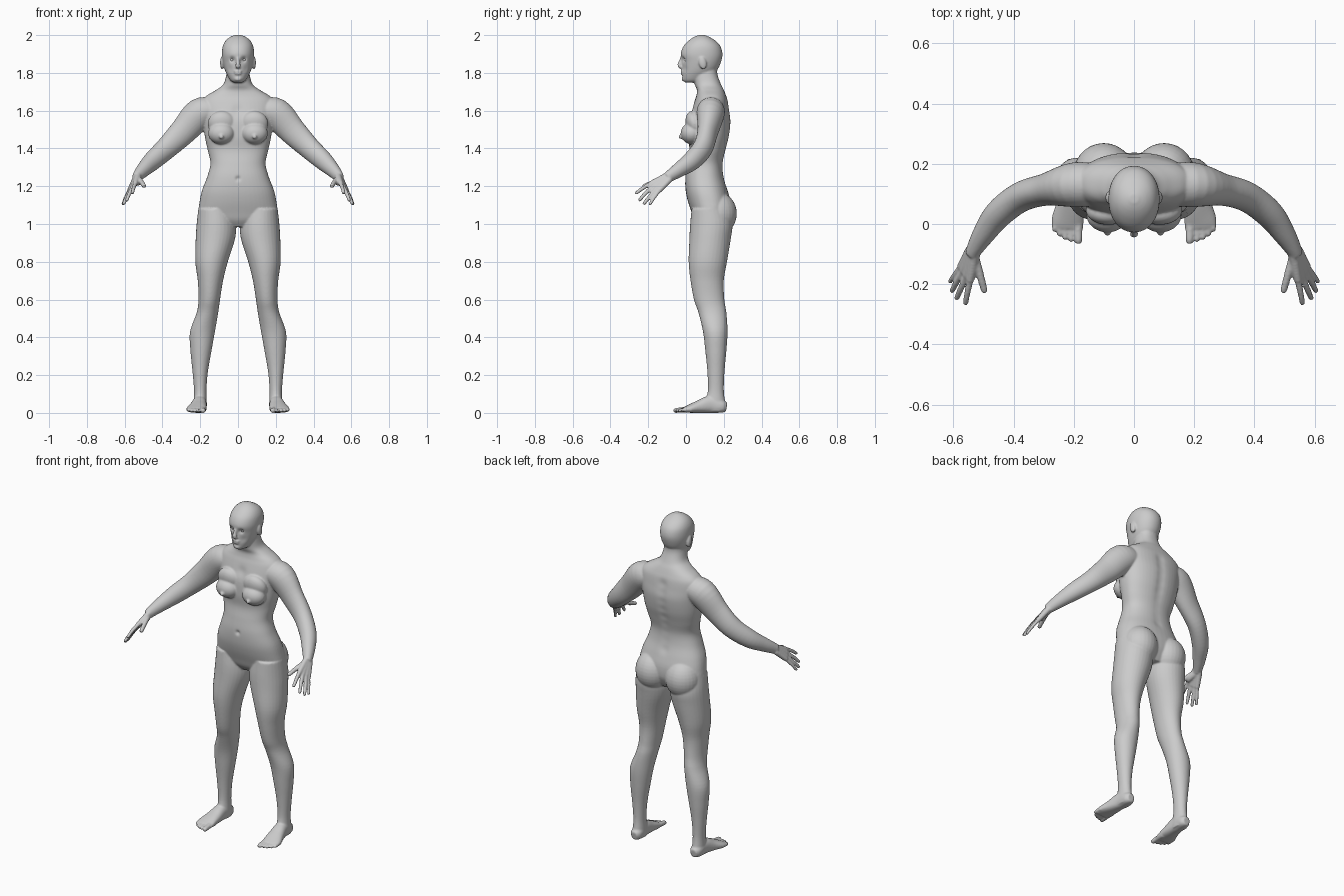
import bpy, bmesh, math
from mathutils import Vector, Matrix

bm = bmesh.new()
UP = Vector((0, 0, 1))


def resample(points, steps=5):
    """Catmull-Rom through (x, y, z, a, b) points."""
    p = [Vector(q) for q in points]
    p = [2 * p[0] - p[1]] + p + [2 * p[-1] - p[-2]]
    out = []
    for i in range(1, len(p) - 2):
        for k in range(steps):
            t = k / steps
            a, b, c, d = p[i - 1:i + 3]
            out.append(0.5 * (2 * b + (c - a) * t + (2 * a - 5 * b + 4 * c - d) * t * t
                              + (3 * b - a - 3 * c + d) * t ** 3))
    return out + [p[-2]]


def loft(points, side=1, flat=False, power=2.0, n=32):
    """Closed tube; flat keeps the rings horizontal."""
    path = resample(points)
    rings = []
    for i, q in enumerate(path):
        c = Vector(q[:3])
        if flat:
            u, v = Vector((1, 0, 0)), Vector((0, 1, 0))
        else:
            t = Vector(path[min(i + 1, len(path) - 1)][:3]) - Vector(path[max(i - 1, 0)][:3])
            u = t.cross(UP).normalized()
            v = u.cross(t).normalized()
        ring = []
        for k in range(n):
            an = math.tau * k / n
            cs, sn = math.cos(an), math.sin(an)
            w = c + u * q[3] * math.copysign(abs(cs) ** (2 / power), cs) \
                  + v * q[4] * math.copysign(abs(sn) ** (2 / power), sn)
            ring.append(bm.verts.new((w.x * side, w.y, max(w.z, 0))))
        rings.append(ring)
    for r, s in zip(rings, rings[1:]):
        for k in range(n):
            bm.faces.new((r[k], r[(k + 1) % n], s[(k + 1) % n], s[k]))
    bm.faces.new(rings[0][::-1])
    bm.faces.new(rings[-1])


def column(rows, **kw):
    """Horizontal sections: z, centre x, half width, front y, back y."""
    loft([(x, (f + b) / 2, z, rx, (b - f) / 2) for z, x, rx, f, b in rows], flat=True, **kw)


def blob(c, r, rot=0):
    m = Matrix.Translation(c) @ Matrix.Rotation(rot, 4, 'X') @ Matrix.Diagonal((*r, 1))
    bmesh.ops.create_uvsphere(bm, u_segments=28, v_segments=18, radius=1, matrix=m)


def digit(a, b, c, r, side):
    """Three-point finger or toe with a rounded tip."""
    a, b, c = Vector(a), Vector(b), Vector(c)
    e = c - (c - b).normalized() * r * 0.6
    loft([(*a, r * 1.1, r * 1.1), (*b, r, r), (*e, r * .85, r * .85), (*c, r * .35, r * .35)],
         side, n=14)


# torso and neck
column([(.985, 0, .09, .07, .20), (1.02, 0, .18, .045, .22), (1.06, 0, .208, .03, .235),
        (1.12, 0, .203, .01, .235), (1.18, 0, .19, -.002, .22), (1.25, 0, .163, -.004, .20),
        (1.32, 0, .146, .006, .195), (1.39, 0, .16, .018, .21), (1.46, 0, .175, .012, .228),
        (1.54, 0, .185, .015, .237), (1.60, 0, .195, .03, .23), (1.65, 0, .19, .045, .222),
        (1.68, 0, .165, .055, .212), (1.71, 0, .115, .058, .20), (1.74, 0, .077, .046, .185),
        (1.79, 0, .062, .038, .167), (1.83, 0, .058, .04, .165)], power=2.3, n=48)

# head
column([(1.748, 0, .02, -.002, .05), (1.76, 0, .04, -.016, .10), (1.79, 0, .058, -.02, .135),
        (1.82, 0, .071, -.02, .168), (1.86, 0, .081, -.021, .186), (1.90, 0, .085, -.028, .193),
        (1.94, 0, .081, -.014, .183), (1.97, 0, .066, .013, .157), (1.99, 0, .042, .042, .124),
        (2.001, 0, .014, .07, .098)], power=2.1, n=48)
# nose and lips
loft([(0, -.018, 1.89, .008, .008), (0, -.029, 1.86, .009, .01), (0, -.035, 1.838, .015, .011),
      (0, -.024, 1.826, .012, .005)], n=16)
blob((0, -.021, 1.808), (.022, .009, .006))
blob((0, -.020, 1.796), (.019, .009, .006))
blob((0, -.012, 1.768), (.02, .012, .012))

for s in (1, -1):
    # ears, breasts, buttocks
    blob((s * .084, .088, 1.853), (.011, .02, .035), .2)
    blob((s * .088, .03, 1.48), (.07, .058, .058), .35)
    blob((s * .085, .045, 1.53), (.075, .045, .07), .3)
    blob((s * .088, -.028, 1.462), (.012, .012, .012))
    blob((s * .1, .165, 1.055), (.102, .104, .115))
    # leg
    column([(1.08, .12, .09, .03, .22), (1.0, .115, .104, .022, .245), (.92, .12, .104, .018, .237),
            (.80, .14, .086, .014, .217), (.70, .146, .067, .024, .20), (.60, .152, .057, .042, .203),
            (.53, .162, .057, .066, .214), (.43, .188, .066, .09, .22), (.33, .196, .056, .102, .214),
            (.22, .2, .041, .113, .204), (.12, .2, .033, .116, .20), (.05, .2, .035, .1, .208),
            (.01, .2, .033, .1, .208)], side=s)
    # foot and toes
    loft([(.2, .215, .03, .02, .024), (.2, .19, .034, .034, .034), (.203, .13, .045, .037, .046),
          (.21, .07, .033, .045, .034), (.219, .02, .022, .053, .022), (.222, -.012, .015, .053, .014)],
         s, power=2.3)
    for x0, x1, tip, r in ((.186, .184, -.066, .015), (.209, .209, -.06, .010), (.228, .229, -.053, .010),
                           (.246, .248, -.042, .0095), (.262, .266, -.026, .0095)):
        digit((x0, .03, .017), (x0, -.01, .017), (x1, tip, .011), r, s)
    # arm
    loft([(.12, .13, 1.60, .07, .06), (.20, .13, 1.585, .074, .083), (.29, .115, 1.49, .054, .072),
          (.375, .09, 1.405, .05, .06), (.45, .033, 1.337, .047, .052), (.50, -.035, 1.288, .037, .04),
          (.53, -.085, 1.255, .027, .031), (.536, -.1, 1.245, .025, .028)], s)
    # palm, fingers and thumb
    hand = (((.544, -.187, 1.214), (.553, -.228, 1.19), (.56, -.268, 1.16)),
            ((.556, -.173, 1.199), (.575, -.215, 1.162), (.59, -.25, 1.122)),
            ((.567, -.157, 1.187), (.589, -.193, 1.145), (.606, -.226, 1.104)),
            ((.575, -.142, 1.177), (.596, -.17, 1.138), (.612, -.194, 1.10)))
    for i, (k, m, t) in enumerate(hand):
        w = Vector((.528, -.098, 1.258)).lerp(Vector((.543, -.085, 1.238)), i / 3)
        loft([(*w, .017, .017), (*k, .0135, .0135)], s, n=16)
        digit(k, m, t, .0105 - (i == 3) * .001, s)
    digit((.53, -.10, 1.245), (.512, -.165, 1.224), (.495, -.228, 1.198), .013, s)
    loft([(.535, -.1, 1.24, .02, .02), (.528, -.15, 1.22, .016, .016), (.535, -.17, 1.213, .01, .01)],
         s, n=16)

bmesh.ops.recalc_face_normals(bm, faces=bm.faces)
mesh = bpy.data.meshes.new("body")
bm.to_mesh(mesh)
bm.free()
body = bpy.data.objects.new("body", mesh)
bpy.context.collection.objects.link(body)

# fuse all parts into one smooth skin
fuse = body.modifiers.new("fuse", 'REMESH')
fuse.mode = 'VOXEL'
fuse.voxel_size = .005
soft = body.modifiers.new("soften", 'SMOOTH')
soft.factor = .5
soft.iterations = 5
dg = bpy.context.evaluated_depsgraph_get()
skin = bpy.data.meshes.new_from_object(body.evaluated_get(dg))
body.modifiers.clear()
body.data = skin

# soft sculpted dents: centre, radius, push along y
dents = [((0, 0, 1.24), .012, .010), ((0, .03, 1.6), .03, .006), ((0, -.03, 1.802), .004, .003)]
for s in (1, -1):
    dents += [((s * .031, -.016, 1.871), .013, .012), ((s * .045, -.01, 1.82), .018, .004)]
dents += [((0, .225, 1.22 + .05 * i), .028, -.006) for i in range(9)]
for v in skin.vertices:
    for c, r, push in dents:
        d = (v.co - Vector(c)).length / r
        if d < 2.5:
            v.co.y += push * math.exp(-d * d)
skin.shade_smooth()

# eyes
for s, name in ((1, "left_eye"), (-1, "right_eye")):
    bpy.ops.mesh.primitive_uv_sphere_add(segments=20, ring_count=12, radius=.012,
                                         location=(s * .031, .004, 1.87))
    bpy.context.object.name = name
    bpy.ops.object.shade_smooth()
